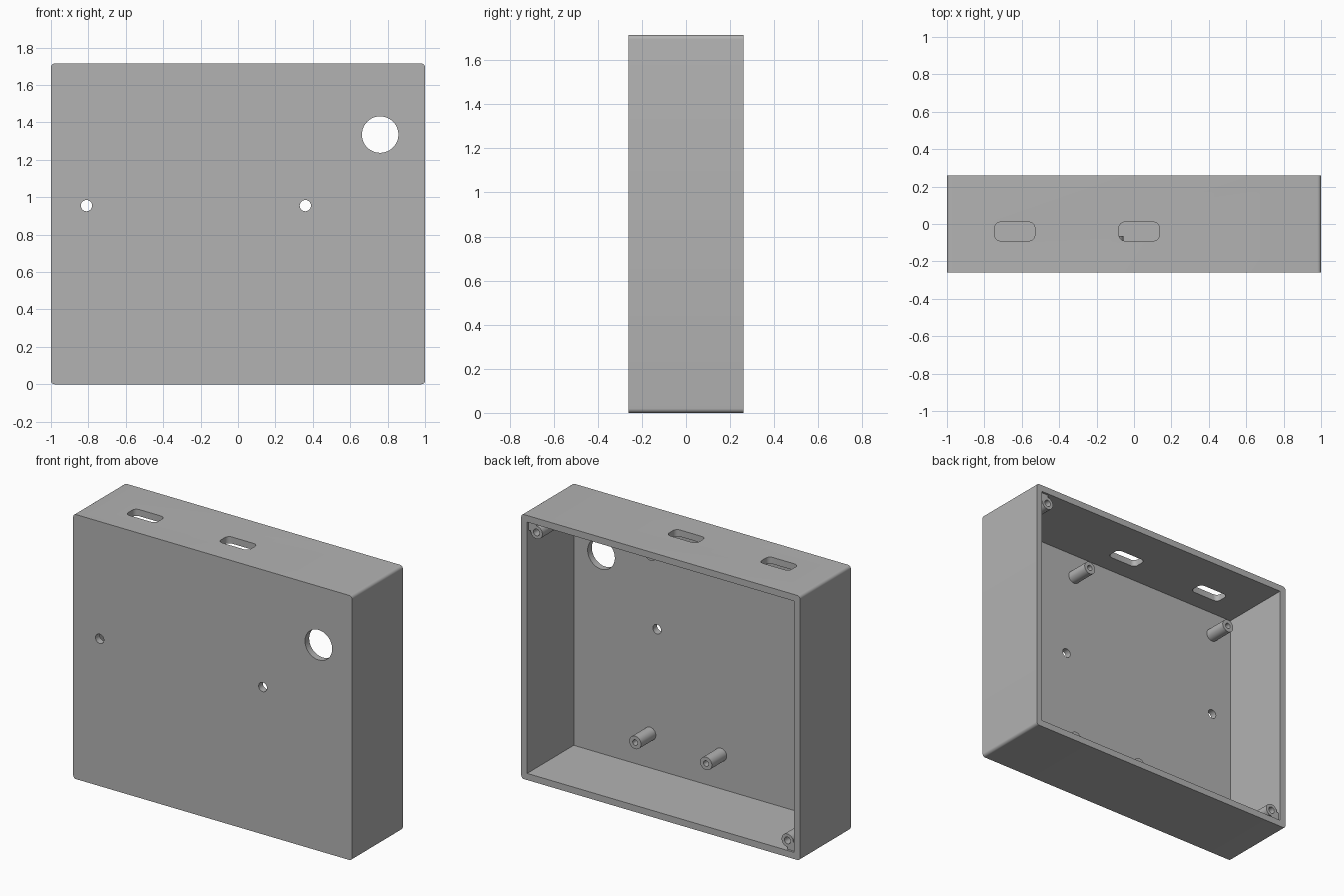
import bpy, bmesh
from math import sin, cos, pi, radians

cube = bpy.data.objects.get("Cube")
if cube:
    bpy.data.objects.remove(cube, do_unlink=True)

W, H, D, T = 1.0, 1.715, 0.26, 0.043    # half width, height, half depth, wall
FLOOR = -D + T                           # inner side of the front plate

grey = bpy.data.materials.new("plain grey")
grey.use_nodes = True
grey.diffuse_color = (0.45, 0.45, 0.45, 1)
grey.node_tree.nodes["Principled BSDF"].inputs["Base Color"].default_value = (0.45, 0.45, 0.45, 1)


def arc(cx, cy, r, a0, a1, n):
    return [(cx + r * cos(a0 + (a1 - a0) * i / n), cy + r * sin(a0 + (a1 - a0) * i / n))
            for i in range(n + 1)]


def circle(cx, cy, r, n=32):
    return arc(cx, cy, r, 0, 2 * pi, n)[:-1]


def rounded(x0, x1, y0, y1, r, n=6):
    corners = [(x1 - r, y1 - r), (x0 + r, y1 - r), (x0 + r, y0 + r), (x1 - r, y0 + r)]
    return [p for k, (cx, cy) in enumerate(corners)
            for p in arc(cx, cy, r, k * pi / 2, (k + 1) * pi / 2, n)]


def prism(name, outline, a, b, axis="y"):
    """Extrude an outline from a to b along y (outline in x, z) or z (outline in x, y)."""
    def place(p, t):
        return (p[0], t, p[1]) if axis == "y" else (p[0], p[1], t)
    bm = bmesh.new()
    lo = [bm.verts.new(place(p, a)) for p in outline]
    hi = [bm.verts.new(place(p, b)) for p in outline]
    bm.faces.new(lo)
    bm.faces.new(hi)
    for i in range(len(lo)):
        j = (i + 1) % len(lo)
        bm.faces.new((lo[i], lo[j], hi[j], hi[i]))
    bmesh.ops.recalc_face_normals(bm, faces=bm.faces)
    mesh = bpy.data.meshes.new(name)
    bm.to_mesh(mesh)
    bm.free()
    mesh.materials.append(grey)
    ob = bpy.data.objects.new(name, mesh)
    bpy.context.collection.objects.link(ob)
    return ob


def activate(ob):
    bpy.ops.object.select_all(action="DESELECT")
    ob.select_set(True)
    bpy.context.view_layer.objects.active = ob


def cut(ob, *cutters):
    activate(ob)
    for c in cutters:
        c.hide_render = True
        m = ob.modifiers.new("cut", "BOOLEAN")
        m.operation, m.solver, m.object = "DIFFERENCE", "EXACT", c
        bpy.ops.object.modifier_apply(modifier=m.name)
        bpy.data.objects.remove(c, do_unlink=True)


def smooth(ob):
    activate(ob)
    bpy.ops.object.shade_smooth_by_angle(angle=radians(35))


# Open-backed case
case = prism("case", rounded(-W, W, 0, H, 0.02), -D, D)
inside = [(-W + T, T), (W - T, T), (W - T, H - T), (-W + T, H - T)]
cut(case, prism("cavity", inside, FLOOR, D + 0.1))

# Front holes: one large, two small
for x, z, r in ((0.76, 1.335, 0.0975), (-0.81, 0.955, 0.03), (0.36, 0.955, 0.03)):
    cut(case, prism("front_hole", circle(x, z, r, 48), -D - 0.1, FLOOR + 0.05))

# Connector slots in the top wall
for x0 in (-0.745, -0.08):
    cut(case, prism("slot", rounded(x0, x0 + 0.215, -0.09, 0.01, 0.03), H - 0.1, H + 0.1, "z"))
smooth(case)

# Lid screw bosses merged into two opposite corners
R, GAP, INSET = 0.042, 0.07, 0.1
for name, s, cx, cz in (("left_top_boss", 1, W - INSET, H - INSET),
                        ("right_bottom_boss", -1, -W + INSET, INSET)):
    shape = arc(0, 0, R, pi / 2, 2 * pi, 24) + [(GAP, 0), (GAP, GAP), (0, GAP)]
    boss = prism(name, [(cx + s * u, cz + s * v) for u, v in shape], FLOOR - 0.01, D - 0.014)
    cut(boss, prism("boss_hole", circle(cx, cz, 0.022, 24), D - 0.25, D + 0.1))
    smooth(boss)

# Board standoffs on the front plate
TIP = -0.065
for i, (x, z) in enumerate(((0.3, 1.515), (-0.81, 1.515), (0.41, 0.265), (-0.098, 0.265))):
    post = prism(f"standoff_{i + 1}", circle(x, z, 0.042), FLOOR - 0.01, TIP)
    cut(post, prism("standoff_hole", circle(x, z, 0.018, 24), TIP - 0.12, TIP + 0.1))
    smooth(post)
